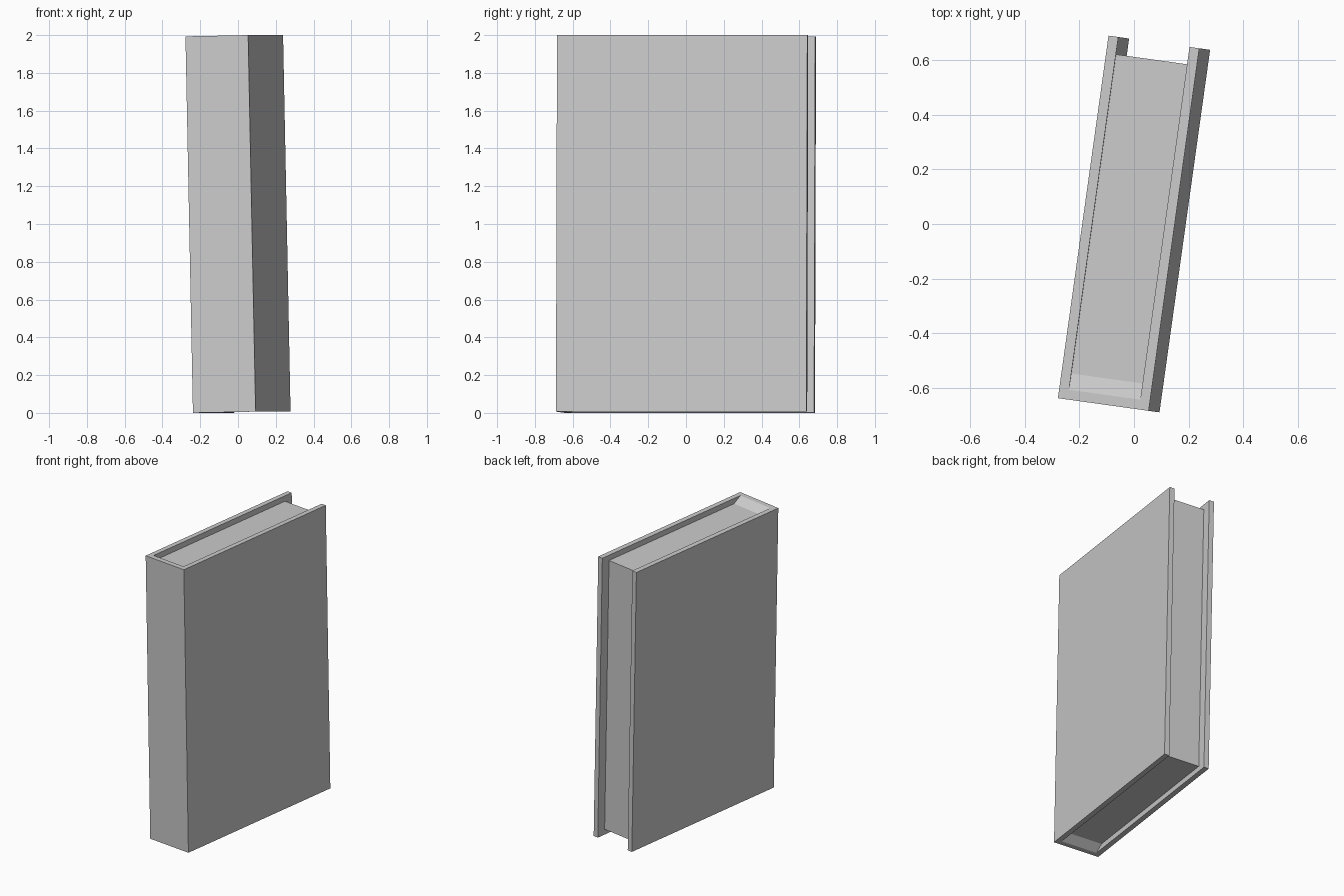
import bpy
import bmesh
from math import radians
from mathutils import Euler, Matrix, Vector

if "Cube" in bpy.data.objects:
    bpy.data.objects.remove(bpy.data.objects["Cube"])

W, D, H = 0.335, 1.338, 1.9935   # book width, depth, height
T = 0.036                        # cover thickness
x, y, z = W / 2, D / 2, H / 2

# the book leans sideways a touch and is turned on its base
POSE = Matrix.Translation((0, 0, 1)) @ Euler((0, radians(-1.15), radians(-7.95))).to_matrix().to_4x4()


def prism(name, profile, sweep):
    """Extrude a closed flat profile along the sweep vector."""
    bm = bmesh.new()
    face = bm.faces.new([bm.verts.new(p) for p in profile])
    out = bmesh.ops.extrude_face_region(bm, geom=[face], use_keep_orig=True)
    moved = [g for g in out["geom"] if isinstance(g, bmesh.types.BMVert)]
    bmesh.ops.translate(bm, verts=moved, vec=Vector(sweep))
    bmesh.ops.recalc_face_normals(bm, faces=bm.faces)
    mesh = bpy.data.meshes.new(name)
    bm.to_mesh(mesh)
    bm.free()
    obj = bpy.data.objects.new(name, mesh)
    bpy.context.collection.objects.link(obj)
    obj.matrix_world = POSE
    return obj


# cover: front board, spine and back board as one C-shaped profile
half = [(x, -y), (x, y), (x - T, y), (x - T, -y + T)]
outline = half + [(-px, py) for px, py in reversed(half)]
prism("cover", [(px, py, -z) for px, py in outline], (0, 0, H))

# page block: recessed from the cover, sloping up to meet the spine
recess, slope, back = 0.038, 0.06, y - 0.064
upper = [(-y + T, z), (-y + T + slope, z - recess), (back, z - recess)]
side = upper + [(py, -pz) for py, pz in reversed(upper)]
prism("pages", [(-x + T, py, pz) for py, pz in side], (W - 2 * T, 0, 0))
